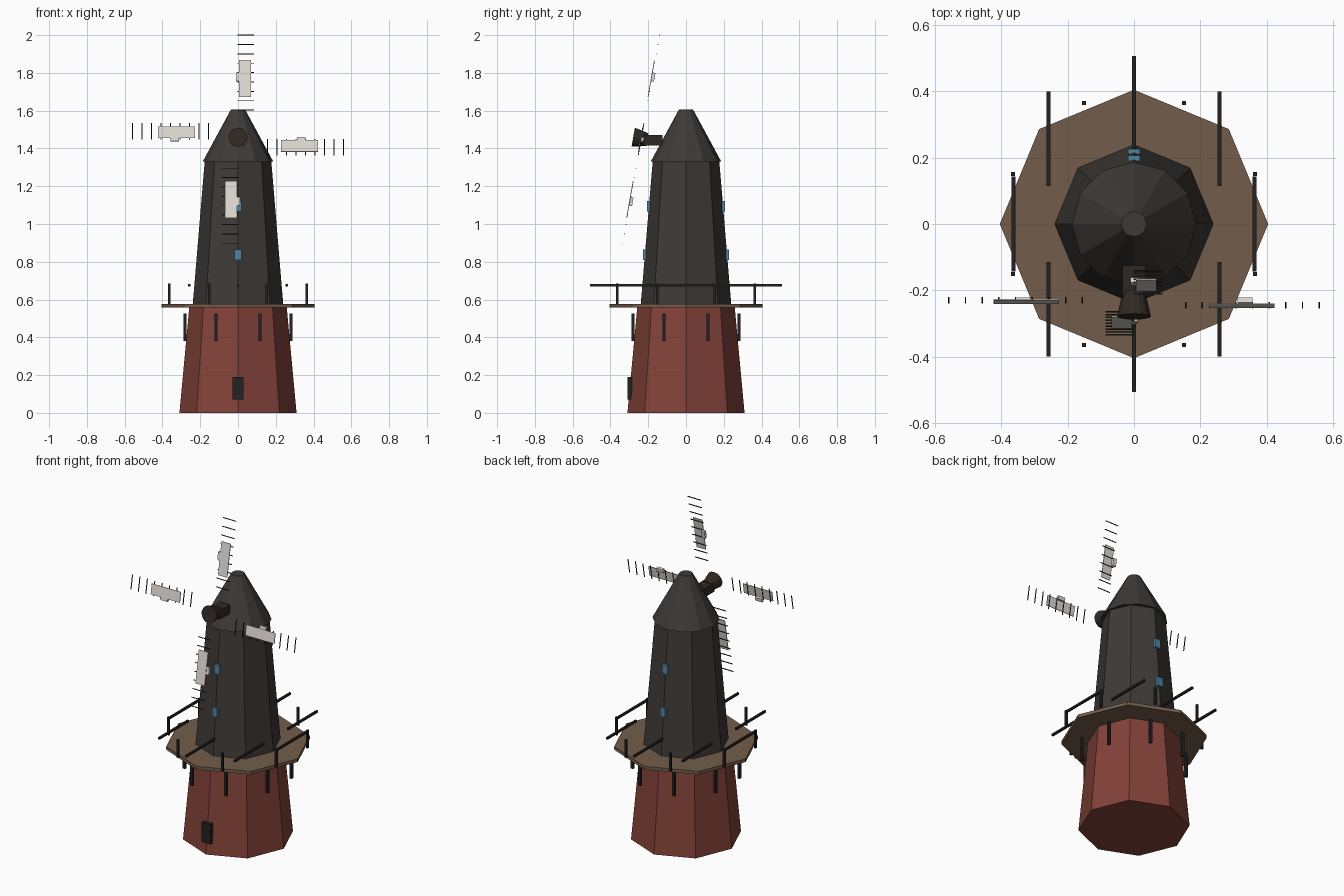
import bpy, bmesh
from math import radians, cos, sin, pi
from mathutils import Matrix, Vector

if "Cube" in bpy.data.objects:
    bpy.data.objects.remove(bpy.data.objects["Cube"])


def material(name, rgb):
    m = bpy.data.materials.new(name)
    m.diffuse_color = (*rgb, 1)
    m.use_nodes = True
    m.node_tree.nodes["Principled BSDF"].inputs["Base Color"].default_value = m.diffuse_color
    return m


BRICK = material("red_brick", (0.23, 0.055, 0.042))
SLATE = material("dark_slate", (0.048, 0.042, 0.037))
DECK = material("deck_wood", (0.17, 0.11, 0.07))
TIMBER = material("dark_timber", (0.018, 0.016, 0.014))
HUB = material("hub_wood", (0.03, 0.022, 0.016))
CLOTH = material("sail_cloth", (0.75, 0.70, 0.65))
GLASS = material("window_glass", (0.08, 0.24, 0.36))


def finish(name, bm, mats):
    me = bpy.data.meshes.new(name)
    bm.to_mesh(me)
    bm.free()
    for m in mats:
        me.materials.append(m)
    ob = bpy.data.objects.new(name, me)
    bpy.context.collection.objects.link(ob)
    return ob


def add_box(bm, center, size, slot=0):
    mat = Matrix.Translation(center) @ Matrix.Diagonal((*size, 1))
    verts = bmesh.ops.create_cube(bm, size=1, matrix=mat)["verts"]
    for f in {f for v in verts for f in v.link_faces}:
        f.material_index = slot


def box(name, center, size, mat):
    bm = bmesh.new()
    add_box(bm, center, size)
    return finish(name, bm, [mat])


def frustum(name, sides, r0, r1, z0, z1, mat):
    bm = bmesh.new()
    bmesh.ops.create_cone(bm, cap_ends=True, segments=sides, radius1=r0, radius2=r1,
                          depth=z1 - z0, matrix=Matrix.Translation((0, 0, (z0 + z1) / 2)))
    return finish(name, bm, [mat])


# Tower body, gallery deck and cap
frustum("brick_base", 8, 0.31, 0.258, 0, 0.56, BRICK)
frustum("gallery_deck", 8, 0.405, 0.405, 0.557, 0.577, DECK)
frustum("upper_tower", 8, 0.24, 0.176, 0.57, 1.335, SLATE)
frustum("cap", 12, 0.187, 0.038, 1.33, 1.605, SLATE)

# Door and windows
box("door", (0, -0.298, 0.13), (0.06, 0.026, 0.12), TIMBER)
for z, y in ((0.838, 0.219), (1.093, 0.198)):
    for side in (-1, 1):
        box("window", (0, side * y, z), (0.036, 0.016, 0.055), GLASS)

# Gallery posts, brackets below, and rails (all rails run front to back)
for k in range(8):
    a = k * pi / 4
    b = a + pi / 8
    box("railing_post", (0.395 * cos(b), 0.395 * sin(b), 0.63), (0.013, 0.013, 0.11), TIMBER)
    box("deck_bracket", (0.303 * cos(b), 0.303 * sin(b), 0.453), (0.016, 0.016, 0.146), TIMBER)
    box("railing_bar", (0.364 * cos(a), 0.364 * sin(a), 0.676), (0.012, 0.286, 0.012), TIMBER)

# Wind shaft and tilted hub
box("wind_shaft", (0, -0.175, 1.443), (0.068, 0.10, 0.054), HUB)
tilt = Matrix.Rotation(radians(-10), 4, 'X')
hub = frustum("hub", 16, 0.034, 0.051, -0.038, 0.038, HUB)
hub.matrix_world = Matrix.Translation((0, -0.242, 1.453)) @ tilt @ Matrix.Rotation(pi / 2, 4, 'X')

# Four sails: rungs, cloth panel and a small clamp block
for k in range(4):
    bm = bmesh.new()
    for i in range(9):
        add_box(bm, (0.042, 0, 0.156 + i * 0.0504), (0.088, 0.004, 0.004), 1)
    add_box(bm, (0.037, -0.003, 0.325), (0.062, 0.004, 0.197))
    add_box(bm, (0, 0.006, 0.335), (0.022, 0.016, 0.046))
    sail = finish("sail", bm, [CLOTH, TIMBER])
    sail.matrix_world = (Matrix.Translation((0, -0.2375, 1.449)) @ tilt
                         @ Matrix.Rotation(k * pi / 2, 4, 'Y'))
